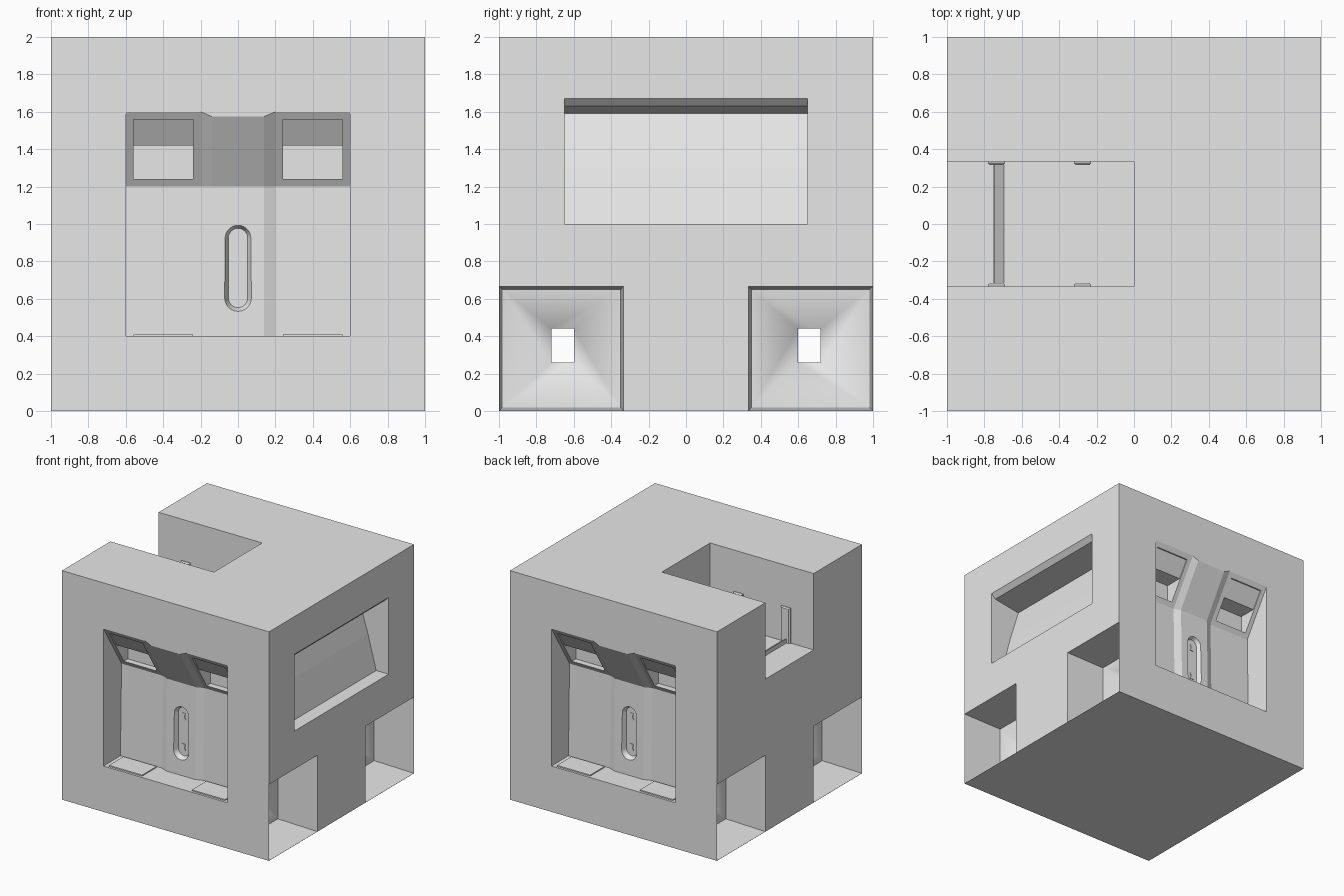
import bpy, bmesh, math

cube = bpy.data.objects.get("Cube")
if cube:
    bpy.data.objects.remove(cube, do_unlink=True)

grey = bpy.data.materials.new("plain grey")
grey.use_nodes = True
grey.diffuse_color = (0.8, 0.8, 0.8, 1)
grey.node_tree.nodes["Principled BSDF"].inputs["Base Color"].default_value = (0.8, 0.8, 0.8, 1)


def loft(name, sections, smooth_from=None):
    """Closed solid through matching rings of points, capped at both ends."""
    bm = bmesh.new()
    rings = [[bm.verts.new(p) for p in ring] for ring in sections]
    for k, (a, b) in enumerate(zip(rings, rings[1:])):
        for i in range(len(a)):
            j = (i + 1) % len(a)
            face = bm.faces.new((a[i], a[j], b[j], b[i]))
            face.smooth = smooth_from is not None and smooth_from[0] <= k <= smooth_from[1]
    bm.faces.new(rings[0])
    bm.faces.new(rings[-1])
    bmesh.ops.recalc_face_normals(bm, faces=bm.faces)
    mesh = bpy.data.meshes.new(name)
    bm.to_mesh(mesh)
    bm.free()
    mesh.materials.append(grey)
    obj = bpy.data.objects.new(name, mesh)
    bpy.context.collection.objects.link(obj)
    return obj


def box(name, x, y, z):
    ring = [(x[0], y[0]), (x[1], y[0]), (x[1], y[1]), (x[0], y[1])]
    return loft(name, [[(px, py, h) for px, py in ring] for h in z])


def along_x(name, profile, x0, x1, side=1):
    """Extrude a (y, z) profile along x."""
    return loft(name, [[(x, y * side, z) for y, z in profile] for x in (x0, x1)])


def along_y(name, profile, y0, y1):
    """Extrude an (x, z) profile along y."""
    return loft(name, [[(x, y, z) for x, z in profile] for y in (y0, y1)])


body = box("cube_body", (-1, 1), (-1, 1), (0, 2))


def cut(cutter):
    cutter.hide_render = True
    mod = body.modifiers.new("cut", "BOOLEAN")
    mod.operation = "DIFFERENCE"
    mod.solver = "EXACT"
    mod.object = cutter
    graph = bpy.context.evaluated_depsgraph_get()
    result = bpy.data.meshes.new_from_object(body.evaluated_get(graph))
    body.modifiers.clear()
    body.data = result
    bpy.data.objects.remove(cutter, do_unlink=True)


# Front and back recesses: a raised centre band and a forward-leaning top
def recess(side):
    rings = []
    for x in (-0.6, -0.2, -0.14, 0.14, 0.2, 0.6):
        centre = abs(x) < 0.17
        out = 0.025 if centre else 0
        top = 1.575 if centre else 1.6
        profile = [(-1.1, 0.4), (-0.765 - out, 0.4), (-0.75 - out, 1.2),
                   (-1, top), (-1.1, top + 0.16)]
        rings.append([(x, y * side, z) for y, z in profile])
    return loft("recess_cutter", rings)


def lean(z):
    return -0.75 - 0.625 * (z - 1.2)


def stadium(y, radius):
    ring = []
    for mid, start in ((0.925, 0), (0.605, math.pi)):
        for i in range(13):
            a = start + math.pi * i / 12
            ring.append((radius * math.cos(a), y, mid + radius * math.sin(a)))
    return ring


POCKET = [(-0.72, 1.24), (-0.72, 1.42), (lean(1.42) + 0.012, 1.42),
          (lean(1.56) + 0.012, 1.56), (lean(1.56) - 0.02, 1.56), (lean(1.24) - 0.02, 1.24)]
BOWTIE = [(-1, -1), (1, -1), (0.4, 0), (1, 1), (-1, 1), (-0.4, 0)]

for side in (1, -1):
    cut(recess(side))
    for x in (-0.56, 0.24):
        cut(along_x("pocket_cutter", POCKET, x, x + 0.32, side))
        box("floor_pad", (x, x + 0.32), sorted((-0.98 * side, -0.78 * side)), (0.395, 0.41))
    cut(loft("oval_cutter", [stadium(-0.81 * side, 0.083), stadium(-0.745 * side, 0.052)]))
    for z in (0.63, 0.9):
        along_y("bowtie_mark", [(u * 0.018, z + v * 0.028) for u, v in BOWTIE],
                -0.75 * side, -0.742 * side)


# Square side openings narrowing to a through tunnel, two per side
def rect(x, y0, y1, z0, z1, side):
    return [(x, y0 * side, z0), (x, y1 * side, z0), (x, y1 * side, z1), (x, y0 * side, z1)]


for side in (1, -1):
    outer = (-0.999, -0.333, 0.001, 0.667, side)
    inner = (-0.98, -0.35, 0.02, 0.65, side)
    hole = (-0.72, -0.6, 0.26, 0.44, side)
    steps = [(1.1, outer), (1, outer), (0.63, inner), (0.6, hole),
             (-0.6, hole), (-0.63, inner), (-1, outer), (-1.1, outer)]
    cut(loft("tunnel_cutter", [rect(x, *r) for x, r in steps], smooth_from=(2, 4)))

# Wide side window with a sloping back
cut(along_y("window_cutter", [(1.1, 1), (0.88, 1), (0.8, 1.3), (0.71, 1.59),
                              (0.96, 1.63), (1, 1.67), (1.1, 1.67)], -0.65, 0.65))

# Open notch in the top
cut(box("notch_cutter", (-1.1, 0), (-0.333, 0.333), (1.333, 2.1)))
body.name = "cube_body"

# Upright strips on the notch walls, tapered towards the open side
for side in (1, -1):
    for x in (-0.78, -0.32):
        rings = []
        for y, inset in ((0.335, 0), (0.325, 0), (0.315, 0.008)):
            rings.append([(px, y * side, pz) for px, pz in (
                (x + inset, 1.33), (x + 0.09 - inset, 1.33),
                (x + 0.09 - inset, 1.64 - inset), (x + inset, 1.64 - inset))])
        loft("notch_strip", rings)

# Low wedge across the notch floor
along_y("notch_ridge", [(-0.75, 1.33), (-0.69, 1.33), (-0.745, 1.37), (-0.75, 1.37)], -0.315, 0.315)
